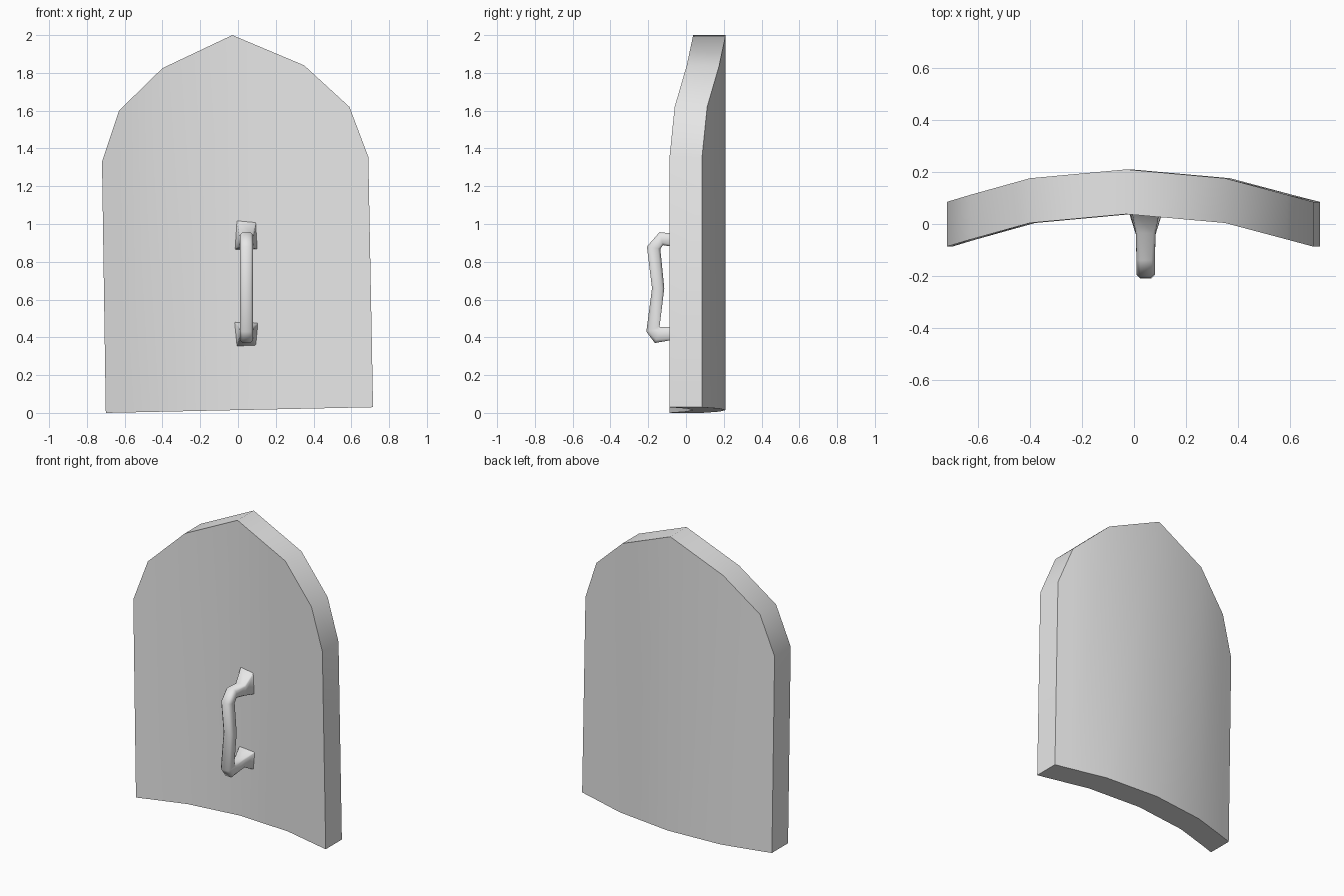
import bpy, bmesh, math

if "Cube" in bpy.data.objects:
    bpy.data.objects.remove(bpy.data.objects["Cube"])

grey = bpy.data.materials.new("plain_grey")
grey.diffuse_color = (0.8, 0.8, 0.8, 1)
grey.use_nodes = True
grey.node_tree.nodes["Principled BSDF"].inputs["Base Color"].default_value = grey.diffuse_color


def finish(name, bm, angle):
    bmesh.ops.recalc_face_normals(bm, faces=bm.faces)
    mesh = bpy.data.meshes.new(name)
    bm.to_mesh(mesh)
    bm.free()
    mesh.materials.append(grey)
    ob = bpy.data.objects.new(name, mesh)
    bpy.context.collection.objects.link(ob)
    bpy.ops.object.select_all(action='DESELECT')
    bpy.context.view_layer.objects.active = ob
    ob.select_set(True)
    bpy.ops.object.shade_smooth_by_angle(angle=math.radians(angle))


def loft(bm, rings):
    """Bridge closed rings of points and cap both ends."""
    loops = [[bm.verts.new(p) for p in ring] for ring in rings]
    for a, b in zip(loops, loops[1:]):
        n = len(a)
        for i in range(n):
            j = (i + 1) % n
            bm.faces.new((a[i], a[j], b[j], b[i]))
    bm.faces.new(loops[0])
    bm.faces.new(loops[-1])


# Curved panel: columns of (bottom x, top x, top z, front y)
THICK = 0.172
columns = [(-0.70, -0.72, 1.33, -0.087), (-0.61, -0.63, 1.60, -0.06),
           (-0.38, -0.40, 1.825, 0.004), (-0.01, -0.03, 2.00, 0.038),
           (0.37, 0.35, 1.84, 0.004), (0.61, 0.59, 1.62, -0.06),
           (0.715, 0.69, 1.355, -0.087)]
rings = []
for xb, xt, zt, y in columns:
    zb = 0.03 * (xb + 0.70) / 1.415      # slightly sloping lower edge
    rings.append([(xb, y, zb), (xt, y, zt),
                  (xt, y + THICK, zt), (xb, y + THICK, zb)])
bm = bmesh.new()
loft(bm, rings)
finish("curved_panel", bm, 50)


# Handle: sections of outer (y, z), inner (y, z), outer and inner half widths,
# and corner chamfer; both ends flare into mounting feet
sections = [((0.045, 1.025), (0.045, 0.865), 0.052, 0.062, 0.02),
            ((-0.035, 0.945), (-0.04, 0.875), 0.038, 0.038, 0.12),
            ((-0.14, 0.957), (-0.122, 0.888), 0.035, 0.035, 0.2),
            ((-0.207, 0.88), (-0.136, 0.868), 0.035, 0.035, 0.2),
            ((-0.18, 0.66), (-0.115, 0.66), 0.035, 0.035, 0.2),
            ((-0.21, 0.43), (-0.14, 0.456), 0.035, 0.035, 0.2),
            ((-0.165, 0.37), (-0.13, 0.456), 0.035, 0.035, 0.2),
            ((-0.04, 0.392), (-0.04, 0.456), 0.038, 0.038, 0.12),
            ((0.045, 0.35), (0.045, 0.482), 0.052, 0.065, 0.02)]
CX = 0.045
rings = []
for (yo, zo), (yi, zi), wo, wi, c in sections:
    def point(u, v):
        # u runs across the width (-1..1), v from outer (0) to inner (1)
        return (CX + u * (wo + (wi - wo) * v),
                yo + (yi - yo) * v, zo + (zi - zo) * v)
    s = 1 - 2 * c
    rings.append([point(u, v) for u, v in
                  [(-s, 0), (s, 0), (1, c), (1, 1 - c),
                   (s, 1), (-s, 1), (-1, 1 - c), (-1, c)]])
bm = bmesh.new()
loft(bm, rings)
finish("handle", bm, 60)
